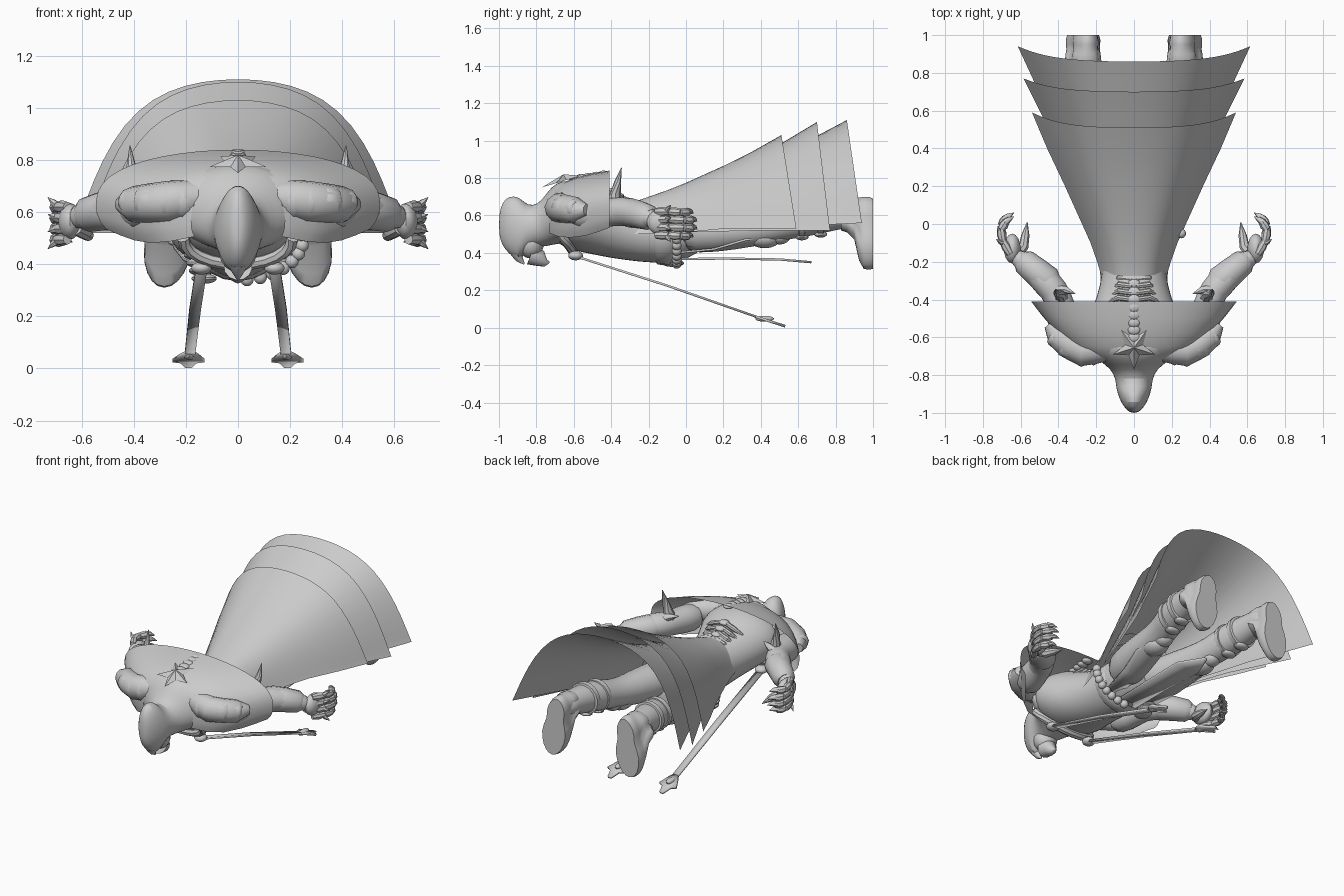
import bpy, bmesh, math
from mathutils import Vector

if "Cube" in bpy.data.objects:
    bpy.data.objects.remove(bpy.data.objects["Cube"])

GREY = (0.6, 0.6, 0.6, 1)
mat = bpy.data.materials.new("plain grey")
mat.use_nodes = True
mat.diffuse_color = GREY
mat.node_tree.nodes["Principled BSDF"].inputs["Base Color"].default_value = GREY


def finish(name, bm, mirror=False, subsurf=0, solid=0, angle=40, sheet=False):
    if not sheet:
        bmesh.ops.recalc_face_normals(bm, faces=bm.faces)
    me = bpy.data.meshes.new(name)
    bm.to_mesh(me)
    bm.free()
    ob = bpy.data.objects.new(name, me)
    bpy.context.collection.objects.link(ob)
    me.materials.append(mat)
    if mirror:
        ob.modifiers.new("Mirror", "MIRROR").use_mirror_merge = False
    if solid:
        mod = ob.modifiers.new("Solidify", "SOLIDIFY")
        mod.thickness, mod.offset = solid, 0
    if subsurf:
        mod = ob.modifiers.new("Subsurf", "SUBSURF")
        mod.levels = mod.render_levels = subsurf
    bpy.ops.object.select_all(action="DESELECT")
    ob.select_set(True)
    bpy.context.view_layer.objects.active = ob
    bpy.ops.object.shade_smooth_by_angle(angle=math.radians(angle))


def loft(bm, rings, closed=True):
    """Skin a run of point rings; closed rings get end caps."""
    rows = [[bm.verts.new(p) for p in r] for r in rings]
    n = len(rows[0])
    for a, b in zip(rows, rows[1:]):
        for i in range(n if closed else n - 1):
            j = (i + 1) % n
            bm.faces.new((a[i], a[j], b[j], b[i]))
    if closed:
        bm.faces.new(rows[0])
        bm.faces.new(rows[-1])


def oval(y, w, lo, hi, n=20):
    """Ring around the y axis between heights lo and hi."""
    return [(w * math.cos(t), y, (lo + hi) / 2 + (hi - lo) / 2 * math.sin(t))
            for t in (math.tau * i / n for i in range(n))]


def tube(bm, path, n=12):
    """Round limb through (x, y, z, radius) stations."""
    pts = [Vector(p[:3]) for p in path]
    rings = []
    for i, p in enumerate(pts):
        d = pts[min(i + 1, len(pts) - 1)] - pts[max(i - 1, 0)]
        side = d.cross(Vector((0.13, 0.1, 1))).normalized()
        up = side.cross(d).normalized()
        rings.append([p + path[i][3] * (side * math.cos(t) + up * math.sin(t))
                      for t in (math.tau * k / n for k in range(n))])
    loft(bm, rings)


def ball(bm, c, r):
    made = bmesh.ops.create_uvsphere(bm, u_segments=14, v_segments=9, radius=1)["verts"]
    bmesh.ops.scale(bm, vec=r, verts=made)
    bmesh.ops.translate(bm, vec=c, verts=made)


def shell(name, rows, reach=90, power=.75, bend=1.3, n=28):
    """Open arched cloth; rows are (y crown, y hem corner, half width, base, crown)."""
    bm, rings = bmesh.new(), []
    for y0, y1, w, base, top in rows:
        ring = []
        for i in range(n + 1):
            t = math.radians(reach) * (2 * i / n - 1)
            c = abs(math.cos(t))
            c = math.copysign(c ** (power + bend * (1 - c)), math.cos(t))
            ring.append((w * math.sin(t), y0 + (y1 - y0) * (1 - c), base + (top - base) * c))
        rings.append(ring)
    loft(bm, rings, closed=False)
    finish(name, bm, sheet=True)


def ribbon(name, stations, mirror=False, solid=0.012):
    bm = bmesh.new()
    loft(bm, [[(x - w, y, z), (x + w, y, z)] for x, y, z, w in stations], closed=False)
    finish(name, bm, mirror=mirror, solid=solid, sheet=True)


# Head, hood and torso
bm = bmesh.new()
loft(bm, [oval(*r) for r in ((-1.0, .015, .5, .6), (-.985, .04, .44, .67), (-.945, .07, .39, .71),
          (-.89, .09, .355, .70), (-.865, .095, .40, .67), (-.82, .1, .43, .65),
          (-.77, .12, .43, .68), (-.72, .19, .44, .76), (-.66, .27, .45, .79), (-.6, .3, .46, .79))])
finish("hood", bm, subsurf=1)
bm = bmesh.new()
loft(bm, [oval(*r) for r in ((-.72, .15, .47, .72), (-.67, .23, .44, .76), (-.6, .27, .41, .77),
          (-.5, .25, .39, .77), (-.4, .2, .37, .72), (-.25, .165, .35, .66),
          (-.1, .17, .34, .66), (.02, .18, .37, .68), (.1, .12, .42, .62))])
finish("torso", bm, subsurf=1)

# Face and beard under the hood
bm = bmesh.new()
ball(bm, (0, -.83, .45), (.075, .07, .08))
tube(bm, [(0, -.83, .39, .055), (0, -.78, .37, .045), (0, -.75, .345, .02), (0, -.73, .35, .004)])
tube(bm, [(0, -.9, .40, .04), (0, -.89, .365, .02), (0, -.865, .34, .004)])
finish("face", bm)

# Collar ridge
bm = bmesh.new()
arc = [math.pi * i / 12 for i in range(13)]
tube(bm, [(.21 * math.cos(t), -.67 + .07 * math.sin(t), .5 - .1 * math.sin(t), .024) for t in arc], 8)
finish("collar", bm)

# Three layers of the flared coat
shell("coat_outer", [(-.42, -.42, .165, .5, .65), (-.3, -.3, .165, .5, .665), (-.2, -.2, .195, .5, .70),
      (-.1, -.1, .23, .5, .735), (0, 0, .275, .51, .775), (.2, .21, .37, .53, .865),
      (.36, .4, .46, .53, .945), (.51, .59, .54, .53, 1.03)])
shell("coat_middle", [(0, 0, .24, .51, .72), (.35, .4, .40, .52, .89), (.7, .77, .585, .52, 1.10)])
shell("coat_inner", [(.1, .1, .27, .52, .75), (.5, .54, .43, .54, .92), (.86, .94, .615, .56, 1.11)])

# Shoulder cape
shell("shoulder_cape", [(-.41, -.41, .545, .63, .84), (-.5, -.48, .49, .61, .825),
      (-.58, -.55, .43, .59, .805), (-.65, -.63, .36, .575, .78), (-.7, -.69, .28, .57, .75),
      (-.73, -.73, .18, .57, .71)], reach=112, power=.8, bend=0)

# Star clasp, spine and rib ornaments
bm = bmesh.new()
rim = []
for i in range(10):
    a, r = math.pi * (i / 5 - .5), (.115 if i % 2 == 0 else .05)
    rim.append(bm.verts.new((r * math.cos(a), -.655 + r * math.sin(a), .785 + .3 * r * math.sin(a))))
peak = bm.verts.new((0, -.655, .82))
for i in range(10):
    bm.faces.new((rim[i], rim[(i + 1) % 10], peak))
bm.faces.new(rim)
finish("star_clasp", bm, angle=20)
bm = bmesh.new()
for i in range(9):
    y = -.6 + .04 * i
    z = .83 + .15 * (y + .4) if y < -.4 else .73 - .6 * (y + .4)
    ball(bm, (0, y, z), (.034, .028, .016))
finish("spine", bm)
bm = bmesh.new()
for i in range(4):
    y, z = -.40 + .035 * i, .73 - .02 * i
    tube(bm, [(.01, y, z, .014), (.08, y + .01, z - .02, .016),
              (.155 - .012 * i, y - .02, z - .07, .003)], 8)
finish("rib_spikes", bm, mirror=True)

# Pauldrons: overlapping ridged plates sweeping from the hood around the shoulder
bm = bmesh.new()
tube(bm, [(.12, -.66, .66, .06), (.2, -.665, .65, .075), (.27, -.675, .64, .08), (.34, -.64, .635, .075),
          (.4, -.59, .63, .07), (.45, -.53, .63, .03)], 12)
for x, y, r in ((.22, -.675, .075), (.285, -.685, .072), (.35, -.655, .068), (.41, -.61, .055)):
    tube(bm, [(x - .05, y + .01, .64, r * .75), (x - .01, y, .64, r),
              (x + .025, y + .015, .64, r * .85), (x + .035, y + .02, .64, r * .6)], 10)
finish("pauldron", bm, mirror=True, angle=55)

# Arms, cuffs and elbow spikes
bm = bmesh.new()
tube(bm, [(.33, -.62, .61, .09), (.38, -.5, .61, .09), (.40, -.38, .62, .075), (.45, -.32, .62, .085),
          (.53, -.25, .61, .065), (.59, -.2, .59, .05), (.63, -.16, .57, .05)])
finish("arm", bm, mirror=True, subsurf=1)
bm = bmesh.new()
tube(bm, [(.43, -.33, .62, .06), (.46, -.3, .615, .08), (.52, -.25, .605, .075),
          (.58, -.2, .59, .068), (.6, -.185, .585, .05)])
finish("forearm_cuff", bm, mirror=True)
bm = bmesh.new()
tube(bm, [(.385, -.385, .66, .04), (.395, -.375, .72, .028), (.41, -.365, .78, .018), (.415, -.345, .855, .002)], 8)
tube(bm, [(.42, -.35, .66, .03), (.36, -.35, .69, .02), (.31, -.37, .7, .002)], 8)
finish("elbow_spike", bm, mirror=True)

# Hands with curled, jointed fingers, knuckle spikes and claws
bm = bmesh.new()
ball(bm, (.645, -.13, .565), (.045, .08, .07))
for i in range(4):
    z = .495 + .042 * i
    fan = .012 * (i - 1.5)
    reach = .02 if i in (1, 2) else 0
    joints = [(.655, -.16, z), (.695, -.09, z), (.705, -.03 + reach, z - .003), (.675, .015 + reach, z - .006)]
    for a, b in zip(joints, joints[1:]):
        m = (Vector(a) + Vector(b)) / 2
        tube(bm, [(*a, .019), (*m, .025), (*b, .019)], 8)
    tube(bm, [(.685, .005 + reach, z, .021), (.66, .025 + reach, z, .014), (.635, .04 + reach, z - .01, .001)], 8)
    tube(bm, [(.69, -.1, z, .018), (.71, -.095, z + fan, .012), (.73, -.08, z + 2 * fan, .001)], 6)
tube(bm, [(.62, -.16, .54, .03), (.585, -.12, .52, .027), (.575, -.06, .51, .022), (.565, .01, .5, .002)], 8)
finish("hand", bm, mirror=True)

# Belt with beads on one side and stacked plates on the other
bm = bmesh.new()
loft(bm, [oval(y, w, lo, .66) for y, w, lo in
          ((-.17, .165, .355), (-.15, .175, .337), (-.09, .18, .335), (-.07, .17, .35))])
finish("belt", bm)
bm = bmesh.new()
for i in range(8):
    t = math.radians(8 + 12 * i)
    ball(bm, (.25 * math.sin(t), -.05, .5 - .16 * math.cos(t)), (.026,) * 3)
finish("beads", bm)
bm = bmesh.new()
for i in range(6):
    ball(bm, (-.13 - .01 * i, -.07 + .008 * i, .345 + .03 * i), (.05, .06, .02))
finish("hip_plates", bm)

# Hanging straps with arrow ends, clasps and the front panel
ribbon("strap", [(.14, -.6, .385, .022), (.165, -.1, .225, .022), (.185, .4, .05, .02)], True)
ribbon("strap_end", [(.185, .37, .06, .018), (.187, .4, .05, .035), (.19, .46, .03, .062),
       (.19, .475, .026, .03), (.19, .53, .008, .012)], True, .014)
bm = bmesh.new()
ball(bm, (.187, .42, .048), (.022, .05, .016))
ball(bm, (.14, -.59, .385), (.04, .04, .025))
finish("strap_clasp", bm, mirror=True)
ribbon("front_panel", [(0, -.15, .365, .07), (0, .2, .37, .075), (0, .5, .365, .085), (0, .67, .35, .01)])
ribbon("side_tail", [(.12, -.05, .40, .05), (.15, .15, .42, .06), (.19, .32, .47, .06), (.22, .5, .5, .005)], True)

# Legs and armour
bm = bmesh.new()
tube(bm, [(.09, -.03, .51, .12), (.13, .15, .52, .12), (.17, .36, .53, .1), (.19, .5, .55, .085),
          (.22, .62, .58, .1), (.24, .75, .6, .09), (.25, .87, .61, .075), (.25, .95, .61, .075)], 16)
finish("leg", bm, mirror=True, subsurf=1)
bm = bmesh.new()
ball(bm, (.18, .42, .48), (.07, .09, .055))
ball(bm, (.185, .5, .49), (.055, .06, .045))
for y, x, z in ((.62, .22, .58), (.72, .235, .595)):
    tube(bm, [(x, y - .02, z, .085), (x, y - .015, z, .102), (x, y + .015, z, .102), (x, y + .02, z, .085)], 16)
    ball(bm, (x, y, z - .095), (.05, .035, .018))
finish("leg_armour", bm, mirror=True)

# Boots: sole outline grown upward into the ankle
bm = bmesh.new()
for y, toe, heel, w in ((1.0, .315, .69, .08), (.975, .31, .7, .087), (.95, .315, .7, .086), (.925, .36, .695, .084),
                        (.9, .47, .695, .088), (.86, .51, .69, .092), (.83, .52, .68, .07)):
    ring = []
    for i in range(24):
        s, c = math.sin(math.tau * i / 24), math.cos(math.tau * i / 24)
        half = w * (1 - .25 * math.exp(-((s - .25) / .3) ** 2)) * (1.08 - .1 * s)
        ring.append((.265 - .018 * s + half * c, y, (toe + heel) / 2 + (heel - toe) / 2 * s))
    sole = [bm.verts.new(p) for p in ring]
    if y < 1:
        for i in range(24):
            bm.faces.new((below[i], below[(i + 1) % 24], sole[(i + 1) % 24], sole[i]))
    else:
        bm.faces.new(sole)
    below = sole
finish("boot", bm, mirror=True)
